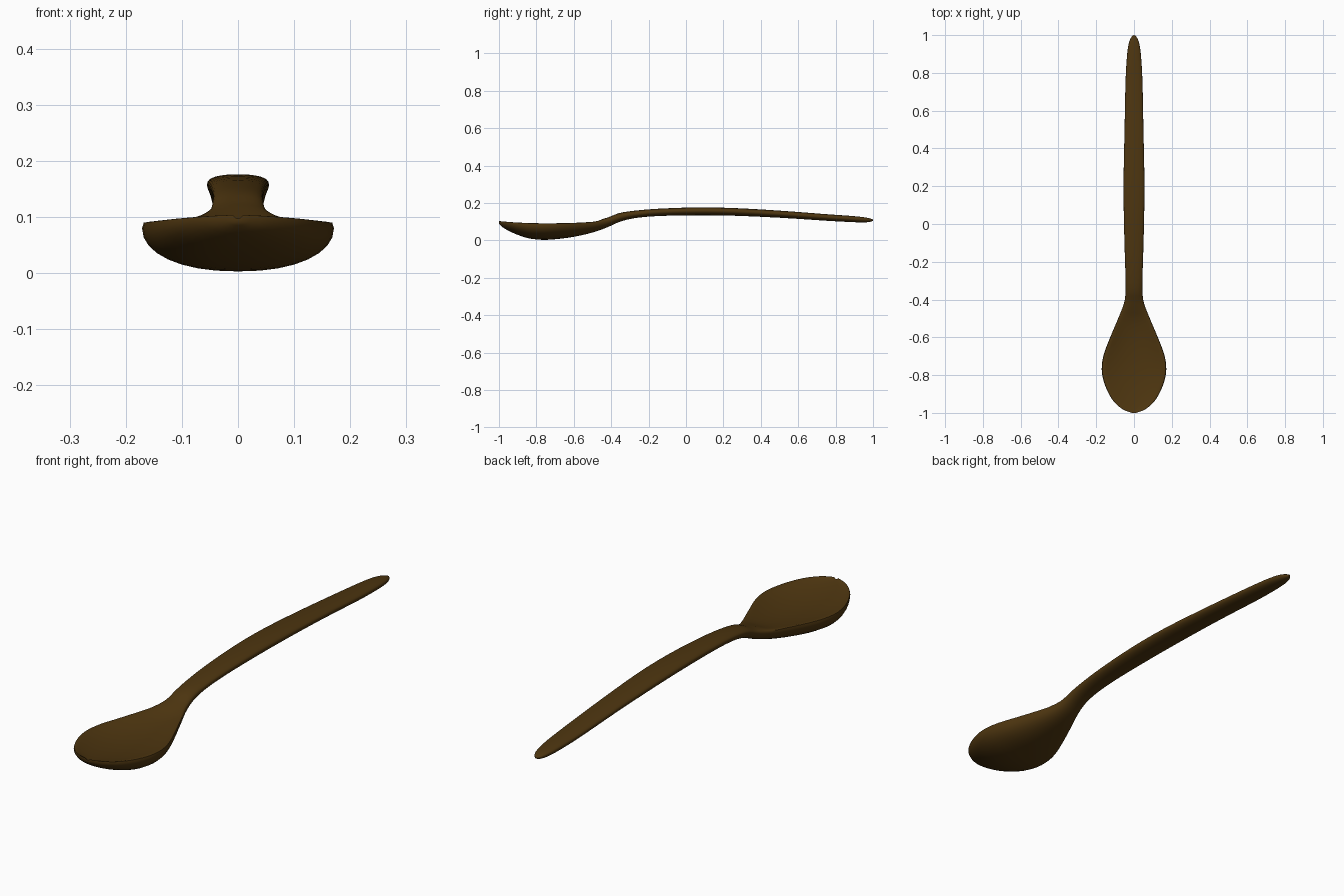
import bpy
import bmesh
import math
from mathutils import Vector

cube = bpy.data.objects.get("Cube")
if cube:
    bpy.data.objects.remove(cube, do_unlink=True)

# Dark wood colour
wood = bpy.data.materials.new("dark_wood")
wood.use_nodes = True
colour = (0.075, 0.036, 0.005, 1)
wood.diffuse_color = colour
shader = wood.node_tree.nodes["Principled BSDF"]
shader.inputs["Base Color"].default_value = colour
shader.inputs["Roughness"].default_value = 0.7

# Stations along the spoon: y, half width, top height, bottom height
stations = [Vector(s) for s in (
    (-1, .01, .105, .09), (-.98, .062, .104, .07), (-.93, .115, .102, .042),
    (-.85, .155, .1, .013), (-.77, .171, .099, .003), (-.69, .16, .099, .007),
    (-.6, .126, .1, .019), (-.5, .084, .105, .042), (-.42, .053, .122, .07),
    (-.36, .045, .145, .097), (-.28, .045, .158, .118), (-.15, .049, .169, .13),
    (.05, .054, .176, .134), (.25, .055, .173, .132), (.5, .05, .159, .121),
    (.75, .045, .14, .105), (.88, .038, .131, .098), (.95, .029, .124, .096),
    (.985, .017, .117, .099), (1, .003, .111, .105))]
SIDES = 32
STEPS = 3


def blend(a, b, c, d, t):
    """Smooth curve from b to c."""
    return (2 * b + (c - a) * t + (2 * a - 5 * b + 4 * c - d) * t ** 2
            + (3 * b - a - 3 * c + d) * t ** 3) / 2


def refine(points):
    padded = [points[0]] + points + [points[-1]]
    result = []
    for i in range(len(points) - 1):
        result += [blend(*padded[i:i + 4], k / STEPS) for k in range(STEPS)]
    return result + [points[-1]]


def signed_power(value, power):
    return math.copysign(abs(value) ** power, value)


def section(bm, station):
    """One closed ring: round underside, flattened top, hollow in the bowl."""
    y, half, top, bottom = station
    bowl = min(1, max(0, (-.38 - y) / .14))
    middle = bottom + (top - bottom) * (.58 + .22 * bowl)
    hollow = .03 * max(0, 1 - ((y + .74) / .3) ** 2)
    ring = []
    for k in range(SIDES):
        angle = math.tau * k / SIDES
        c, s = math.cos(angle), math.sin(angle)
        x = half * signed_power(c, .9)
        if s >= 0:
            z = middle + (top - middle) * s ** (.8 - .4 * bowl)
            z -= hollow * max(0, 1 - (c / .95) ** 2)
        else:
            z = middle + (middle - bottom) * signed_power(s, .95)
        ring.append(bm.verts.new((x, y, z)))
    return ring


# Spoon body: loft through every section and close both tips
bm = bmesh.new()
rings = [section(bm, s) for s in refine(stations)]
for first, second in zip(rings, rings[1:]):
    for k in range(SIDES):
        n = (k + 1) % SIDES
        bm.faces.new((first[k], first[n], second[n], second[k]))
bm.faces.new(rings[0])
bm.faces.new(rings[-1])
bmesh.ops.recalc_face_normals(bm, faces=bm.faces)

mesh = bpy.data.meshes.new("spoon")
bm.to_mesh(mesh)
bm.free()
mesh.materials.append(wood)
spoon = bpy.data.objects.new("spoon", mesh)
bpy.context.collection.objects.link(spoon)
bpy.context.view_layer.objects.active = spoon
spoon.select_set(True)
bpy.ops.object.shade_smooth_by_angle(angle=math.radians(50))
